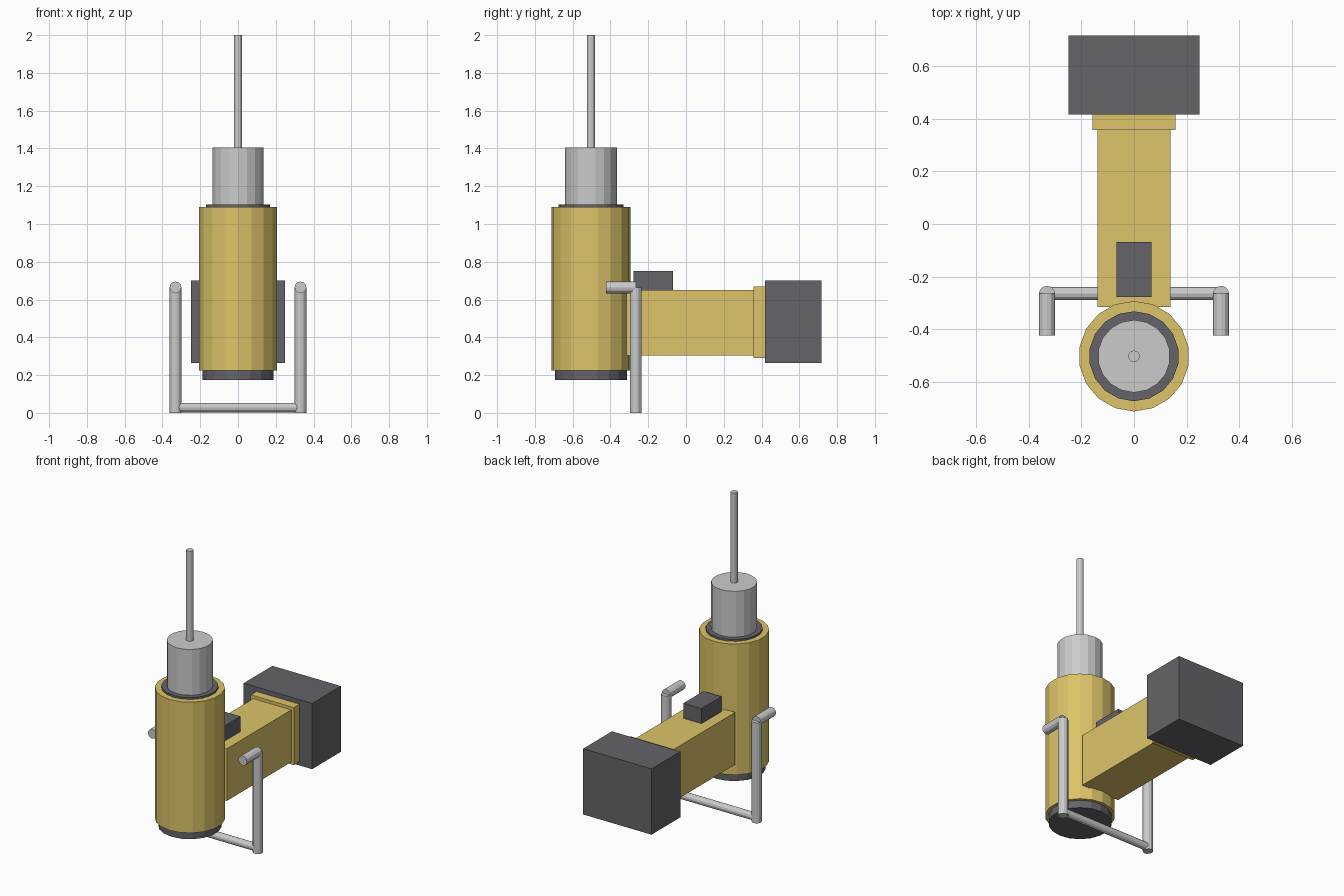
import bpy
from mathutils import Vector

if "Cube" in bpy.data.objects:
    bpy.data.objects.remove(bpy.data.objects["Cube"])


def material(name, rgb):
    m = bpy.data.materials.new(name)
    m.diffuse_color = (*rgb, 1)
    m.use_nodes = True
    m.node_tree.nodes["Principled BSDF"].inputs["Base Color"].default_value = m.diffuse_color
    return m


YELLOW = material("yellow_paint", (0.72, 0.55, 0.14))
DARK = material("dark_plastic", (0.13, 0.125, 0.14))


def finish(name, mat):
    o = bpy.context.object
    o.name = name
    if mat:
        o.data.materials.append(mat)
    return o


def box(name, lo, hi, mat):
    lo, hi = Vector(lo), Vector(hi)
    bpy.ops.mesh.primitive_cube_add(size=1, location=(lo + hi) / 2)
    o = finish(name, mat)
    o.scale = hi - lo
    return o


def tube(name, a, b, radius, sides, mat=None):
    a, b = Vector(a), Vector(b)
    d = b - a
    bpy.ops.mesh.primitive_cylinder_add(
        vertices=sides, radius=radius, depth=d.length, location=(a + b) / 2,
        rotation=d.to_track_quat('Z', 'Y').to_euler())
    return finish(name, mat)


# Upright body: stacked coaxial cylinders (name, z0, z1, radius, sides, material)
CY = -0.503
for name, z0, z1, r, n, mat in (
        ("bottom_cap", 0.175, 0.23, 0.19, 18, DARK),
        ("main_barrel", 0.225, 1.09, 0.21, 18, YELLOW),
        ("collar_ring", 1.08, 1.102, 0.171, 18, DARK),
        ("upper_sleeve", 1.09, 1.405, 0.138, 18, None),
        ("top_rod", 1.40, 2.0, 0.022, 12, None)):
    tube(name, (0, CY, z0), (0, CY, z1), r, n, mat)

# Rear arm with flange, end block and top switch box
box("rear_arm", (-0.139, -0.316, 0.305), (0.139, 0.37, 0.65), YELLOW)
box("arm_flange", (-0.158, 0.358, 0.29), (0.158, 0.42, 0.67), YELLOW)
box("end_block", (-0.25, 0.417, 0.265), (0.25, 0.717, 0.70), DARK)
box("switch_box", (-0.066, -0.277, 0.645), (0.066, -0.068, 0.75), DARK)

# U-shaped stand with forward handles
for side, s in (("left", -1), ("right", 1)):
    x = 0.331 * s
    tube(side + "_post", (x, -0.266, 0), (x, -0.266, 0.665), 0.031, 12)
    tube(side + "_handle", (x, -0.424, 0.664), (x, -0.264, 0.664), 0.031, 12)
tube("stand_crossbar", (-0.331, -0.265, 0.028), (0.331, -0.265, 0.028), 0.025, 12)
